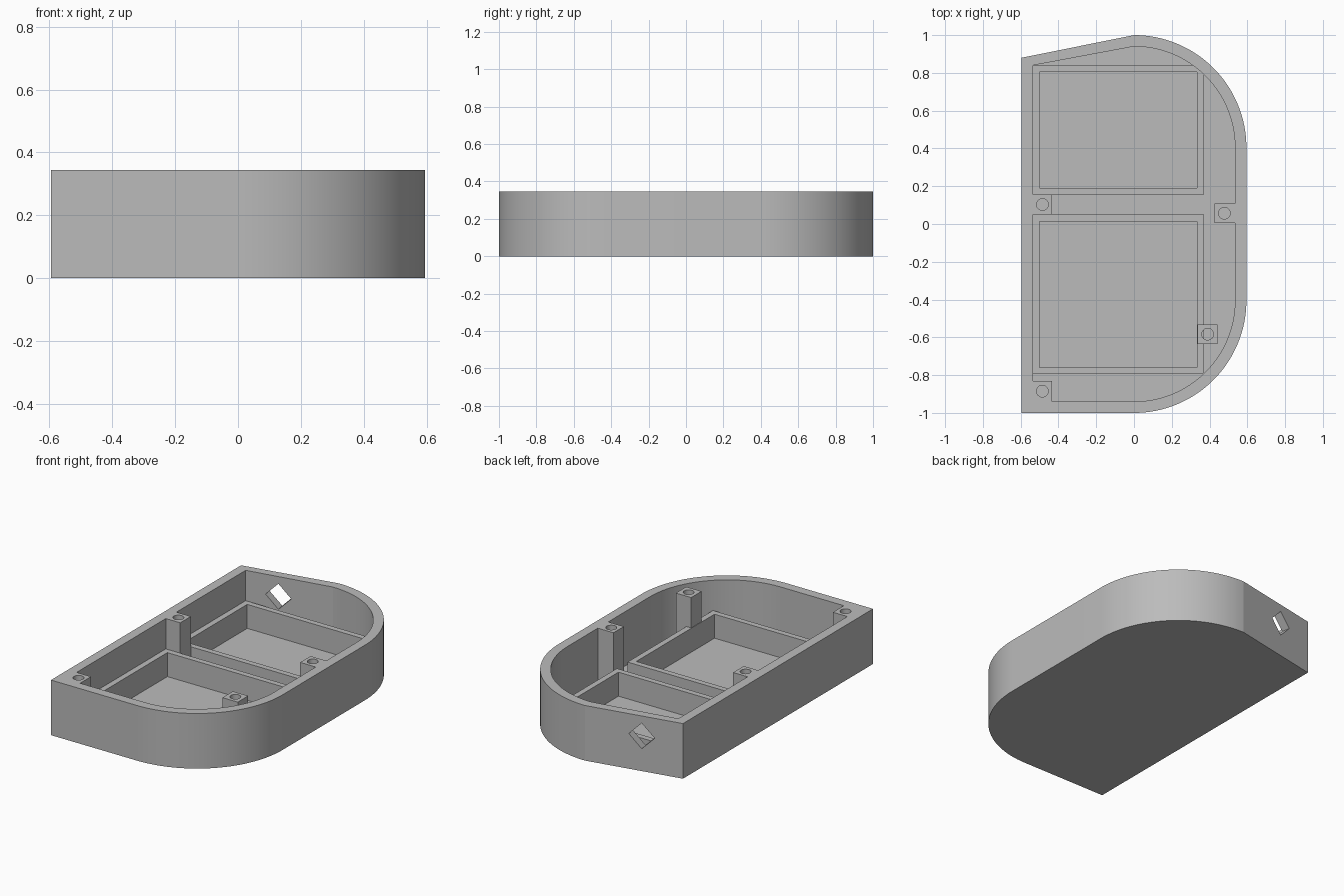
import bpy, bmesh, math
from mathutils import Matrix

if "Cube" in bpy.data.objects:
    bpy.data.objects.remove(bpy.data.objects["Cube"])

HEIGHT, FLOOR, TRAY_TOP = 0.345, 0.005, 0.155
ARC_Y, RADIUS, WALL = 0.405, 0.595, 0.06

grey = bpy.data.materials.new("plain_grey")
grey.use_nodes = True
colour = (0.5, 0.5, 0.5, 1)
grey.diffuse_color = colour
grey.node_tree.nodes["Principled BSDF"].inputs["Base Color"].default_value = colour


def finish(name, bm):
    bmesh.ops.recalc_face_normals(bm, faces=bm.faces)
    mesh = bpy.data.meshes.new(name)
    bm.to_mesh(mesh)
    bm.free()
    mesh.materials.append(grey)
    obj = bpy.data.objects.new(name, mesh)
    bpy.context.collection.objects.link(obj)
    return obj


def activate(obj):
    bpy.ops.object.select_all(action='DESELECT')
    obj.select_set(True)
    bpy.context.view_layer.objects.active = obj


def smooth(obj):
    activate(obj)
    bpy.ops.object.shade_smooth_by_angle(angle=math.radians(8))


def cut(obj, cutter):
    mod = obj.modifiers.new("cut", 'BOOLEAN')
    mod.operation, mod.solver, mod.object = 'DIFFERENCE', 'EXACT', cutter
    activate(obj)
    bpy.ops.object.modifier_apply(modifier=mod.name)
    bpy.data.objects.remove(cutter)


def loft(bm, loops):
    """Join successive rings of points with quads; return the vertex rings."""
    rings = [[bm.verts.new(p) for p in loop] for loop in loops]
    for a, b in zip(rings, rings[1:]):
        for i in range(len(a)):
            j = (i + 1) % len(a)
            bm.faces.new((a[i], a[j], b[j], b[i]))
    return rings


def at(points, z):
    return [(x, y, z) for x, y in points]


def outline(radius, back_left_y, steps=32):
    """Straight left side, two rounded right corners, slanted back edge."""
    angles = [math.pi / 2 * i / steps for i in range(steps + 1)]
    front = [(radius * math.sin(a), -ARC_Y - radius * math.cos(a)) for a in angles]
    back = [(x, -y) for x, y in reversed(front)]
    return [(-radius, -ARC_Y - radius)] + front + back + [(-radius, back_left_y)]


def rectangle(x0, x1, y0, y1):
    return [(x0, y0), (x1, y0), (x1, y1), (x0, y1)]


# Open case: floor, outer wall, rim and inner wall in one shell
outer, inner = outline(RADIUS, 0.88), outline(RADIUS - WALL, 0.84)
bm = bmesh.new()
rings = loft(bm, [at(outer, 0), at(outer, HEIGHT), at(inner, HEIGHT), at(inner, FLOOR)])
bm.faces.new(rings[0])
bm.faces.new(rings[-1])
case = finish("case", bm)

# Diamond-shaped port through the slanted back wall
bm = bmesh.new()
bmesh.ops.create_cube(bm, size=1)
side = 0.08 * math.sqrt(2)
bmesh.ops.scale(bm, verts=bm.verts, vec=(side, 0.3, side))
turn = Matrix.Rotation(math.atan2(0.12, 0.6), 4, 'Z') @ Matrix.Rotation(math.pi / 4, 4, 'Y')
bmesh.ops.transform(bm, verts=bm.verts, matrix=Matrix.Translation((-0.34, 0.905, 0.22)) @ turn)
cut(case, finish("port_cutter", bm))
smooth(case)

# Two rectangular tray frames on the floor
for name, y0, y1 in (("front_tray", -0.795, 0.05), ("back_tray", 0.155, 0.84)):
    edge = 0.036
    outside = rectangle(-0.535, 0.37, y0, y1)
    inside = rectangle(-0.535 + edge, 0.37 - edge, y0 + edge, y1 - edge)
    bm = bmesh.new()
    loft(bm, [at(outside, FLOOR), at(outside, TRAY_TOP), at(inside, TRAY_TOP),
              at(inside, FLOOR), at(outside, FLOOR)])
    bmesh.ops.remove_doubles(bm, verts=bm.verts, dist=0.0001)
    finish(name, bm)

# Screw posts flush with the rim: block bounds, then hole centre
posts = {
    "front_corner_post": ((-0.535, -0.435, -0.94, -0.832), (-0.485, -0.885)),
    "left_middle_post": ((-0.535, -0.435, 0.05, 0.155), (-0.485, 0.103)),
    "right_middle_post": ((0.427, 0.535, 0.005, 0.108), (0.478, 0.057)),
    "right_front_post": ((0.337, 0.443, -0.635, -0.532), (0.39, -0.583)),
}
for name, (bounds, centre) in posts.items():
    base = rectangle(*bounds)
    bm = bmesh.new()
    bottom, top = loft(bm, [at(base, FLOOR), at(base, HEIGHT)])
    bm.faces.new(bottom)
    bm.faces.new(top)
    post = finish(name, bm)
    bm = bmesh.new()
    bmesh.ops.create_cone(bm, cap_ends=True, segments=32, radius1=0.031, radius2=0.031,
                          depth=0.4, matrix=Matrix.Translation((*centre, HEIGHT)))
    cut(post, finish("hole_cutter", bm))
    activate(post)
    bpy.ops.object.shade_smooth_by_angle(angle=math.radians(30))
